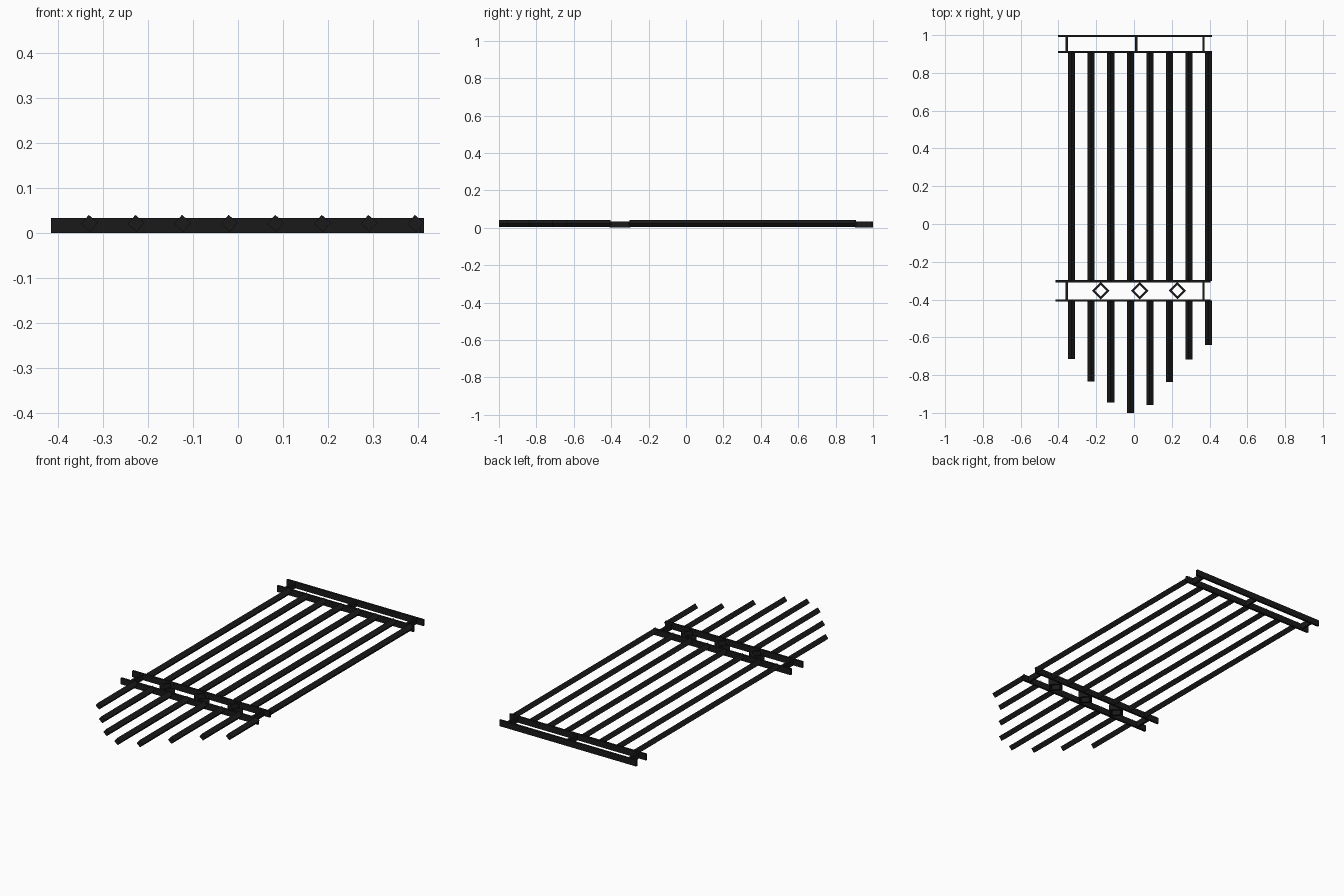
import bpy, bmesh, math
from mathutils import Matrix

if "Cube" in bpy.data.objects:
    bpy.data.objects.remove(bpy.data.objects["Cube"])

iron = bpy.data.materials.new("black_iron")
iron.diffuse_color = (0.01, 0.01, 0.01, 1)
iron.use_nodes = True
iron.node_tree.nodes["Principled BSDF"].inputs["Base Color"].default_value = iron.diffuse_color
H = 0.033   # height of the flat strips
T = 0.011   # thickness of the flat strips


def finish(name, bm):
    bmesh.ops.recalc_face_normals(bm, faces=bm.faces)
    me = bpy.data.meshes.new(name)
    bm.to_mesh(me)
    bm.free()
    me.materials.append(iron)
    ob = bpy.data.objects.new(name, me)
    bpy.context.collection.objects.link(ob)
    return ob


def box(name, x0, x1, y0, y1, z0=0.0, z1=H, roll=0.0):
    bm = bmesh.new()
    size = Matrix.Diagonal((x1 - x0, y1 - y0, z1 - z0, 1))
    place = Matrix.Translation(((x0 + x1) / 2, (y0 + y1) / 2, (z0 + z1) / 2))
    bmesh.ops.create_cube(bm, size=1, matrix=place @ Matrix.Rotation(roll, 4, 'Y') @ size)
    return finish(name, bm)


def diamond(name, x, y, outer, inner):
    bm = bmesh.new()
    rings = []
    for r, z in ((outer, 0), (outer, H), (inner, H), (inner, 0)):
        rings.append([bm.verts.new((x + r * math.cos(a * math.pi / 2),
                                    y + r * math.sin(a * math.pi / 2), z)) for a in range(4)])
    for k in range(4):
        p, q = rings[k], rings[(k + 1) % 4]
        for i in range(4):
            j = (i + 1) % 4
            bm.faces.new((p[i], p[j], q[j], q[i]))
    return finish(name, bm)


# Cross rails, two pairs
for name, x0, x1, y in (("top_rail_outer", -0.402, 0.413, 1 - T / 2),
                        ("top_rail_inner", -0.402, 0.413, 0.91),
                        ("lower_rail_upper", -0.415, 0.405, -0.303),
                        ("lower_rail_lower", -0.415, 0.405, -0.404)):
    box(name, x0, x1, y - T / 2, y + T / 2)

# Short spacers between paired rails
for i, x in enumerate((-0.356, 0.012, 0.367)):
    box(f"top_spacer_{i}", x - T / 2, x + T / 2, 0.91, 1 - T / 2)
for i, x in enumerate((-0.356, 0.367)):
    box(f"lower_spacer_{i}", x - T / 2, x + T / 2, -0.404, -0.303)

# Diamond ornaments
for i, x in enumerate((-0.176, 0.03, 0.23)):
    diamond(f"diamond_{i}", x, -0.353, 0.046, 0.03)

# Long square bars turned on edge, with stepped lower ends
S, ZC = 0.0265, 0.0215
ends = (-0.715, -0.835, -0.945, -1.0, -0.957, -0.837, -0.717, -0.64)
for i, end in enumerate(ends):
    x = -0.33 + i * 0.1035
    for part, y0, y1 in (("long_bar", -0.303, 0.91), ("end_bar", end, -0.404)):
        box(f"{part}_{i}", x - S / 2, x + S / 2, y0, y1,
            ZC - S / 2, ZC + S / 2, math.radians(40))
